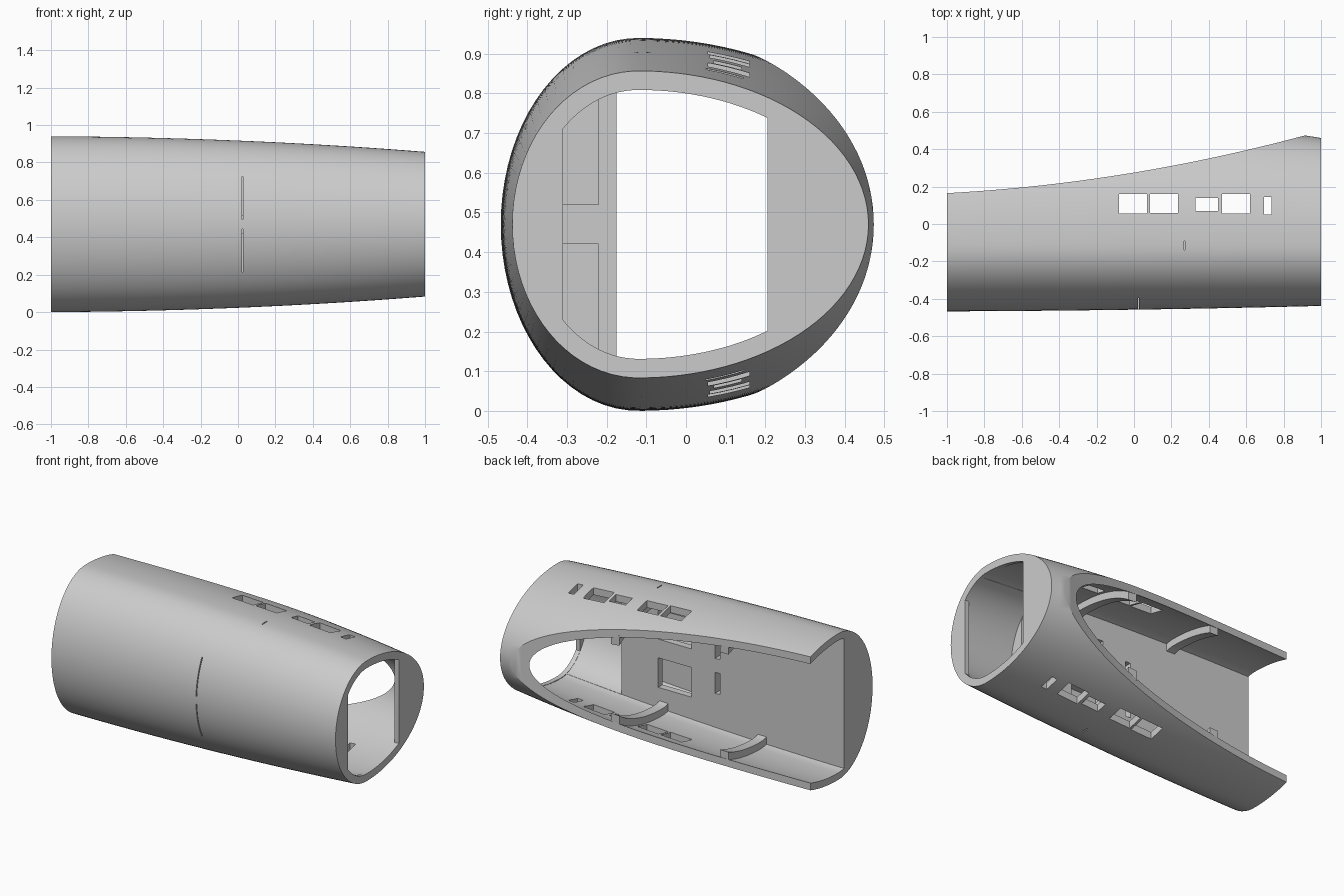
import bpy, bmesh, math

cube = bpy.data.objects.get("Cube")
if cube:
    bpy.data.objects.remove(cube, do_unlink=True)

MID = 0.47      # height of the tube axis
SKIN = 0.045    # shell thickness
WALL_Y = -0.175  # flat inner wall
CREST = -0.12   # y of the widest station of each section

grey = bpy.data.materials.new("light_grey")
grey.use_nodes = True
grey.diffuse_color = (0.6, 0.6, 0.6, 1)
grey.node_tree.nodes["Principled BSDF"].inputs["Base Color"].default_value = (0.6, 0.6, 0.6, 1)


def radii(x, inset):
    """Half height, front radius and rear radius of the egg section."""
    return (0.447 - 0.0415 * x - 0.0185 * x * x - inset,
            0.338 - 0.0145 * x - 0.0055 * x * x - inset,
            0.69 - 0.06 * x - 0.05 * x * x - inset)


def half_height(x, y, inset):
    h, front, rear = radii(x, inset)
    t = (y - CREST) / (front if y < CREST else rear)
    return h * math.sqrt(max(0, 1 - t * t))


def rear_cut(x):
    return 0.275 + 0.166 * x + 0.056 * x * x


def finish(name, bm):
    bmesh.ops.remove_doubles(bm, verts=bm.verts, dist=1e-5)
    bmesh.ops.recalc_face_normals(bm, faces=bm.faces)
    mesh = bpy.data.meshes.new(name)
    bm.to_mesh(mesh)
    bm.free()
    mesh.materials.append(grey)
    ob = bpy.data.objects.new(name, mesh)
    bpy.context.collection.objects.link(ob)
    return ob


def loft(name, x0, x1, inset, lo=-9, hi=9, side=0, base=0, inner=None, steps=20, n=40):
    """Loft sections along x, clipped to lo < y < hi; side picks the upper or lower half."""
    bm = bmesh.new()
    rings = []
    for i in range(steps + 1):
        x = x0 + (x1 - x0) * i / steps
        _, front, rear = radii(x, inset)
        a, b = max(lo, CREST - front), min(hi, CREST + rear)
        ys = [a + (b - a) * (1 - math.cos(math.pi * k / n)) / 2 for k in range(n + 1)]
        outer = [(x, y, MID + (side or 1) * half_height(x, y, inset)) for y in ys]
        if inner:
            back = [(x, y, MID + side * half_height(x, y, inner)) for y in ys]
        elif side:
            back = [(x, y, MID + side * base) for y in (a, b)]
        else:
            back = [(x, y, MID - half_height(x, y, inset)) for y in ys]
            if lo < -1:
                back = back[1:]
            if hi > 1:
                back = back[:-1]
        rings.append([bm.verts.new(p) for p in outer + back[::-1]])
    m = len(rings[0])
    for r, s in zip(rings, rings[1:]):
        for k in range(m):
            bm.faces.new((r[k], r[(k + 1) % m], s[(k + 1) % m], s[k]))
    bm.faces.new(rings[0])
    bm.faces.new(rings[-1])
    return finish(name, bm)


def box(x0, x1, y0, y1, z0, z1):
    bm = bmesh.new()
    bmesh.ops.create_cube(bm, size=1)
    for v in bm.verts:
        v.co = ((x0 + x1) / 2 + v.co.x * (x1 - x0),
                (y0 + y1) / 2 + v.co.y * (y1 - y0),
                (z0 + z1) / 2 + v.co.z * (z1 - z0))
    return finish("cutter", bm)


def cut(target, cutter):
    cutter.hide_render = True
    mod = target.modifiers.new("cut", 'BOOLEAN')
    mod.operation = 'DIFFERENCE'
    mod.solver = 'EXACT'
    mod.object = cutter
    bpy.context.view_layer.objects.active = target
    bpy.ops.object.modifier_apply(modifier=mod.name)
    bpy.data.objects.remove(cutter, do_unlink=True)


# Tapered outer shell with the main bay, forward recess and end opening
shell = loft("shell", -1, 1, 0, steps=32, n=48)
cut(shell, loft("cutter", -1.02, 0.58, SKIN, lo=WALL_Y))
cut(shell, loft("cutter", 0.5, 0.97, SKIN, lo=WALL_Y + 0.001))
cut(shell, loft("cutter", 0.58, 0.971, SKIN + 0.001))
cut(shell, loft("cutter", 0.95, 1.02, SKIN + 0.003, lo=-0.31, hi=0.205))

# Curved opening along the rear
bm = bmesh.new()
edge = [(-1.05 + 2.0 * i / 40) for i in range(41)]
outline = [(x, rear_cut(x)) for x in edge] + [(0.95, 1), (-1.05, 1)]
face = bm.faces.new([bm.verts.new((x, y, -0.2)) for x, y in outline])
up = bmesh.ops.extrude_face_region(bm, geom=[face])
bmesh.ops.translate(bm, vec=(0, 0, 1.4), verts=[g for g in up["geom"] if isinstance(g, bmesh.types.BMVert)])
cut(shell, finish("cutter", bm))

# Window openings through the upper and lower skin
for x0, x1, y0, y1 in ((-0.08, 0.07, 0.055, 0.16), (0.085, 0.235, 0.06, 0.16),
                       (0.33, 0.45, 0.07, 0.14), (0.47, 0.62, 0.055, 0.16),
                       (0.695, 0.735, 0.05, 0.145)):
    cut(shell, box(x0, x1, y0, y1, -0.2, 1.2))

# Mirrored pockets, wall windows, slots and slits
for s in (1, -1):
    def span(a, b):
        return sorted((MID + s * a, MID + s * b))
    cut(shell, loft("cutter", 0.02, 0.6, SKIN + 0.004, lo=-0.31, hi=-0.22, side=s, base=0.05, n=12))
    cut(shell, box(0.085, 0.32, -0.29, -0.1, *span(0.06, 0.25)))
    cut(shell, box(-0.12, -0.085, -0.29, -0.1, *span(0.045, 0.18)))
    cut(shell, box(0.021, 0.027, -0.6, -0.3, *span(0.025, 0.255)))
    cut(shell, box(0.267, 0.273, -0.14, -0.09, *span(0.405, 0.6)))

# Curved ribs inside the skin
parts = [shell]
for label, x in (("front", 0.28), ("rear", -0.42)):
    for s, where in ((1, "upper"), (-1, "lower")):
        parts.append(loft(f"{where}_{label}_rib", x - 0.03, x + 0.03, SKIN - 0.01,
                          lo=WALL_Y - 0.01, hi=rear_cut(x) - 0.005, side=s,
                          inner=SKIN + 0.045, steps=2, n=20))

# Smooth shading with sharp edges kept
bpy.ops.object.select_all(action='DESELECT')
for ob in parts:
    ob.select_set(True)
bpy.context.view_layer.objects.active = shell
bpy.ops.object.shade_smooth_by_angle(angle=math.radians(30))
